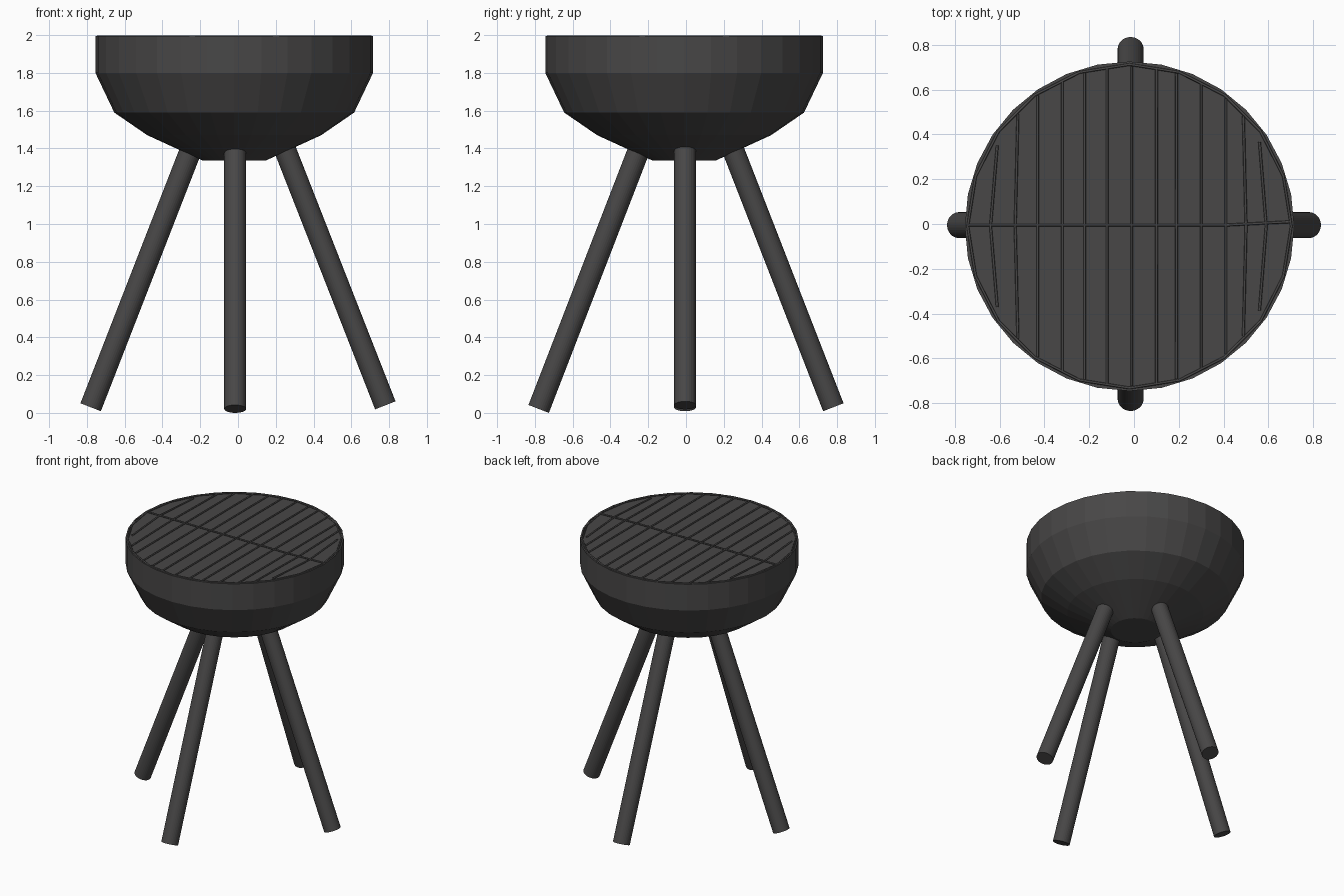
import bpy, bmesh, math
from mathutils import Vector

if "Cube" in bpy.data.objects:
    bpy.data.objects.remove(bpy.data.objects["Cube"])

CX, CY = -0.02, -0.01      # bowl axis
TOP = 1.99                 # level of the cooking plate

mat = bpy.data.materials.new("dark_iron")
mat.diffuse_color = (0.065, 0.063, 0.063, 1)
mat.use_nodes = True
mat.node_tree.nodes["Principled BSDF"].inputs["Base Color"].default_value = mat.diffuse_color


def finish(name, bm):
    bmesh.ops.recalc_face_normals(bm, faces=bm.faces)
    me = bpy.data.meshes.new(name)
    bm.to_mesh(me)
    bm.free()
    me.materials.append(mat)
    ob = bpy.data.objects.new(name, me)
    bpy.context.collection.objects.link(ob)
    return ob


def rod(name, a, b, radius, sides):
    a, b = Vector(a), Vector(b)
    bm = bmesh.new()
    bmesh.ops.create_cone(bm, cap_ends=True, segments=sides, radius1=radius,
                          radius2=radius, depth=(b - a).length)
    ob = finish(name, bm)
    ob.location = (a + b) / 2
    ob.rotation_mode = 'QUATERNION'
    ob.rotation_quaternion = (b - a).to_track_quat('Z', 'Y')
    return ob


def wire(name, points, radius, cyclic=False):
    cu = bpy.data.curves.new(name, 'CURVE')
    cu.dimensions = '3D'
    cu.bevel_depth = radius
    cu.bevel_resolution = 1
    cu.use_fill_caps = True
    sp = cu.splines.new('POLY')
    sp.points.add(len(points) - 1)
    for p, co in zip(sp.points, points):
        p.co = (*co, 1)
    sp.use_cyclic_u = cyclic
    cu.materials.append(mat)
    ob = bpy.data.objects.new(name, cu)
    bpy.context.collection.objects.link(ob)


# Bowl: faceted lathe of 32 sides, capped flat at top and bottom
profile = [(0.165, 1.335), (0.46, 1.47), (0.635, 1.59), (0.735, 1.80), (0.735, 1.995),
           (0.725, 1.995), (0.725, TOP)]
N = 32
bm = bmesh.new()
rings = [[bm.verts.new((CX + r * math.cos(2 * math.pi * i / N),
                        CY + r * math.sin(2 * math.pi * i / N), z))
          for i in range(N)] for r, z in profile]
for lo, hi in zip(rings, rings[1:]):
    for i in range(N):
        j = (i + 1) % N
        bm.faces.new((lo[i], lo[j], hi[j], hi[i]))
bm.faces.new(rings[0])
bm.faces.new(rings[-1])
finish("bowl", bm)

# Grate: rim wire, parallel bars (outer ones bow inwards) and a cross bar
W = 0.006
ZB = 2.0 - W
R = 0.722
wire("grate_rim", [(CX + R * math.cos(math.pi * i / 10), CY + R * math.sin(math.pi * i / 10), ZB)
                   for i in range(20)], W, True)
for k, x in enumerate([-0.64, -0.53, -0.43, -0.32, -0.22, -0.12, -0.01,
                       0.10, 0.19, 0.30, 0.41, 0.50, 0.59]):
    bow = 0.03 if abs(x) > 0.55 else 0.012 if abs(x) > 0.45 else 0
    xe = x - math.copysign(bow, x)
    h = math.sqrt(R * R - (x - CX) ** 2) - 0.01
    wire(f"grate_bar_{k + 1}", [(xe, CY - h, ZB), (x, CY, ZB), (xe, CY + h, ZB)], W)
wire("grate_cross_bar", [(CX - R, CY + 0.005, ZB), (0.41, CY + 0.005, ZB),
                         (CX + R, CY + 0.02, ZB)], W)

# Four splayed legs running up into the bowl
for name, dx, dy, foot in [("left_leg", -1, 0, 0.03), ("right_leg", 1, 0, 0.04),
                           ("front_leg", 0, -1, 0.021), ("back_leg", 0, 1, 0.03)]:
    ox, oy = (-0.015 if dx == 0 else 0), (-0.005 if dy == 0 else 0)
    rod(name, (ox + dx * 0.78, oy + dy * 0.78, foot),
        (ox + dx * 0.235, oy + dy * 0.235, 1.43), 0.058, 32)
